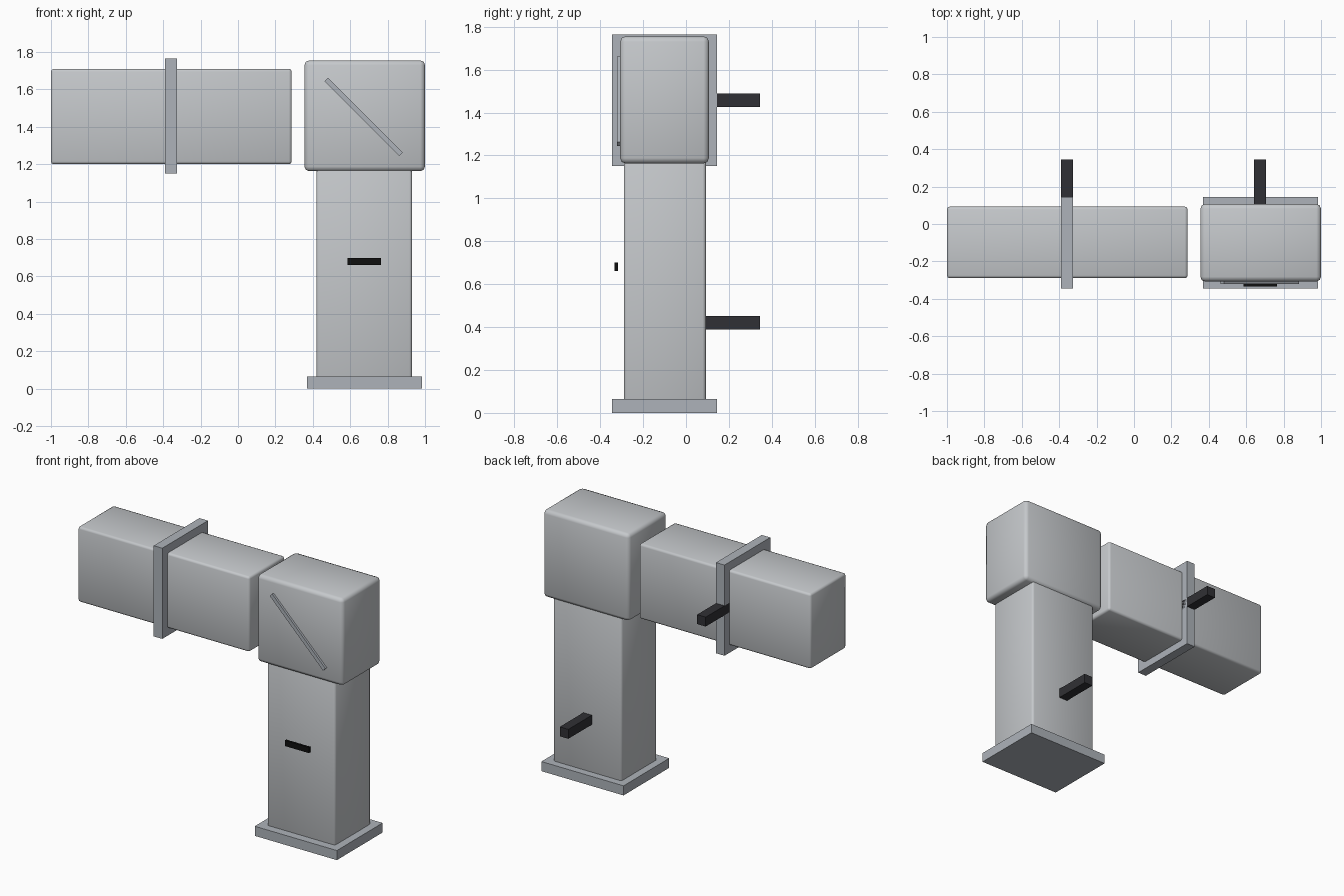
import bpy, bmesh, math
from mathutils import Matrix

if "Cube" in bpy.data.objects:
    bpy.data.objects.remove(bpy.data.objects["Cube"])


def material(name, rgb):
    m = bpy.data.materials.new(name)
    m.diffuse_color = (*rgb, 1)
    m.use_nodes = True
    m.node_tree.nodes["Principled BSDF"].inputs["Base Color"].default_value = m.diffuse_color
    return m


SHEET = material("sheet_metal", (0.56, 0.58, 0.60))
FLANGE = material("flange_metal", (0.42, 0.45, 0.49))
DARK = material("dark_steel", (0.03, 0.03, 0.035))
SLOT = material("slot_black", (0.005, 0.005, 0.005))


def box(name, x, y, z, mat, bevel=0.0, turn=0.0):
    """Box from (min, max) ranges, optionally bevelled and turned about y."""
    centre = [(r[0] + r[1]) / 2 for r in (x, y, z)]
    size = [r[1] - r[0] for r in (x, y, z)]
    bm = bmesh.new()
    bmesh.ops.create_cube(bm, size=1, matrix=Matrix.Diagonal((*size, 1)))
    if bevel:
        bmesh.ops.bevel(bm, geom=bm.edges[:], offset=bevel, segments=2,
                        profile=0.5, affect='EDGES')
    mesh = bpy.data.meshes.new(name)
    bm.to_mesh(mesh)
    bm.free()
    mesh.materials.append(mat)
    ob = bpy.data.objects.new(name, mesh)
    ob.location = centre
    ob.rotation_euler.y = turn
    bpy.context.collection.objects.link(ob)
    if bevel:
        bpy.ops.object.select_all(action='DESELECT')
        ob.select_set(True)
        bpy.context.view_layer.objects.active = ob
        bpy.ops.object.shade_smooth_by_angle(angle=math.radians(50))
    return ob


DUCT_Y = (-0.29, 0.093)
FLANGE_Y = (-0.346, 0.144)

# Ducts and elbow
box("horizontal_duct", (-1.0, 0.287), DUCT_Y, (1.2, 1.71), SHEET, 0.015)
box("vertical_duct", (0.419, 0.931), DUCT_Y, (0.03, 1.2), SHEET, 0.015)
box("elbow_box", (0.355, 1.0), (-0.307, 0.107), (1.163, 1.755), SHEET, 0.025)

# Flanges
box("duct_flange", (-0.39, -0.326), FLANGE_Y, (1.15, 1.765), FLANGE)
box("base_flange", (0.368, 0.984), FLANGE_Y, (0.0, 0.065), FLANGE)

# Diagonal rib on the elbow front
box("elbow_rib", (0.39, 0.955), (-0.322, -0.3), (1.44, 1.466), FLANGE,
    turn=math.radians(45))

# Damper slot on the vertical duct
box("damper_slot", (0.585, 0.765), (-0.333, -0.318), (0.662, 0.7), SLOT)

# Wall brackets at the back
for name, cx, cz in (("upper_bracket", -0.358, 1.457), ("lower_bracket", 0.673, 0.42)):
    box(name, (cx - 0.032, cx + 0.032), (0.08, 0.346), (cz - 0.032, cz + 0.032), DARK)
